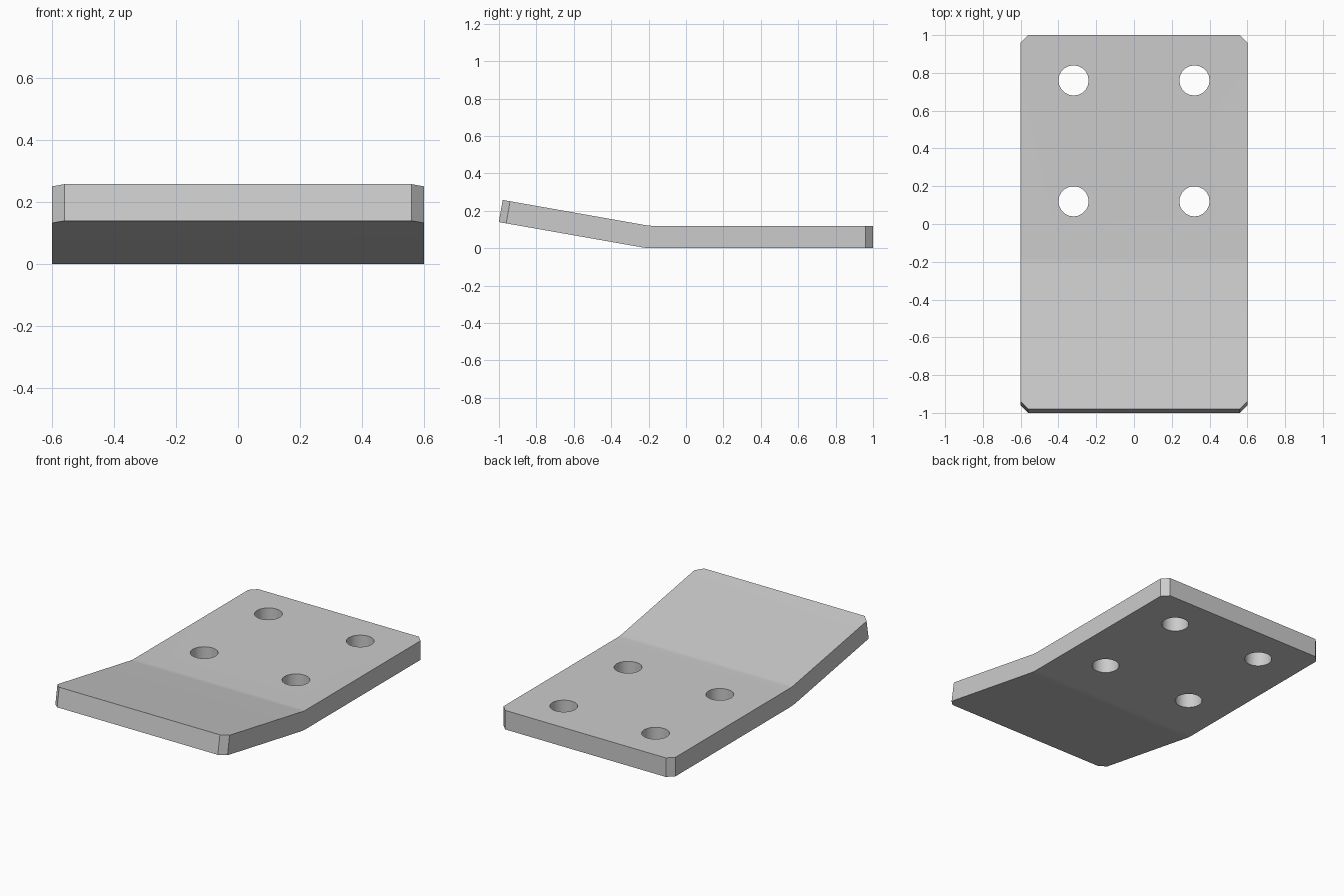
import bpy, bmesh
from math import sin, cos, tan, radians
from mathutils import Vector

cube = bpy.data.objects.get("Cube")
if cube:
    bpy.data.objects.remove(cube, do_unlink=True)

HALF_W, THICK, CHAMFER = 0.6, 0.12, 0.04
BEND_Y, BEND_R, ANGLE, STEPS = -0.18, 0.2, radians(10), 4
FRONT_Y = -0.98            # top edge of the raised end
HOLE_R, HOLE_X, HOLE_YS = 0.08, 0.32, (0.12, 0.76)

steel = bpy.data.materials.new("plain grey")
steel.use_nodes = True
grey = (0.6, 0.6, 0.6, 1)
steel.diffuse_color = grey
steel.node_tree.nodes["Principled BSDF"].inputs["Base Color"].default_value = grey


def bent_line(radius):
    """Side line of the plate: flat run, bend arc, raised run."""
    centre_z = THICK + BEND_R
    pts = [(1.0, centre_z - radius)]
    for i in range(STEPS + 1):
        a = ANGLE * i / STEPS
        pts.append((BEND_Y - radius * sin(a), centre_z - radius * cos(a)))
    top_end = BEND_Y - BEND_R * sin(ANGLE)
    run = (top_end - FRONT_Y) / cos(ANGLE)
    y, z = pts[-1]
    pts.append((y - run * cos(ANGLE), z + run * sin(ANGLE)))
    return pts


# Bent plate: side profile extruded across the width
bm = bmesh.new()
top, bottom = bent_line(BEND_R), bent_line(BEND_R + THICK)
profile = top + bottom[::-1]
face = bm.faces.new([bm.verts.new((-HALF_W, y, z)) for y, z in profile])
new = bmesh.ops.extrude_face_region(bm, geom=[face])["geom"]
bmesh.ops.translate(bm, vec=Vector((2 * HALF_W, 0, 0)),
                    verts=[g for g in new if isinstance(g, bmesh.types.BMVert)])

# Chamfer the four corners
corners = [e for e in bm.edges
           if abs(e.verts[0].co.x - e.verts[1].co.x) < 1e-4
           and abs(e.calc_length() - THICK) < 1e-3
           and all(abs(v.co.y) > 0.9 for v in e.verts)]
bmesh.ops.bevel(bm, geom=corners, offset=CHAMFER, offset_type='OFFSET',
                segments=1, affect='EDGES')
# Chamfer cut runs the same distance along both sides
bmesh.ops.recalc_face_normals(bm, faces=bm.faces)
mesh = bpy.data.meshes.new("bent_plate")
bm.to_mesh(mesh)
bm.free()
mesh.materials.append(steel)
plate = bpy.data.objects.new("bent_plate", mesh)
bpy.context.collection.objects.link(plate)

# Four bolt holes
cutters = []
for x in (-HOLE_X, HOLE_X):
    for y in HOLE_YS:
        bpy.ops.mesh.primitive_cylinder_add(vertices=20, radius=HOLE_R, depth=1,
                                            location=(x, y, 0))
        cutter = bpy.context.object
        cutter.name = "hole_cutter"
        cutter.hide_render = True
        cutter.data.materials.append(steel)
        cutters.append(cutter)
        cut = plate.modifiers.new("bolt_hole", 'BOOLEAN')
        cut.operation, cut.solver, cut.object = 'DIFFERENCE', 'EXACT', cutter

bpy.ops.object.select_all(action='DESELECT')
plate.select_set(True)
bpy.context.view_layer.objects.active = plate
for name in [m.name for m in plate.modifiers]:
    bpy.ops.object.modifier_apply(modifier=name)
for cutter in cutters:
    bpy.data.objects.remove(cutter, do_unlink=True)

bpy.ops.object.shade_smooth_by_angle(angle=radians(30))
